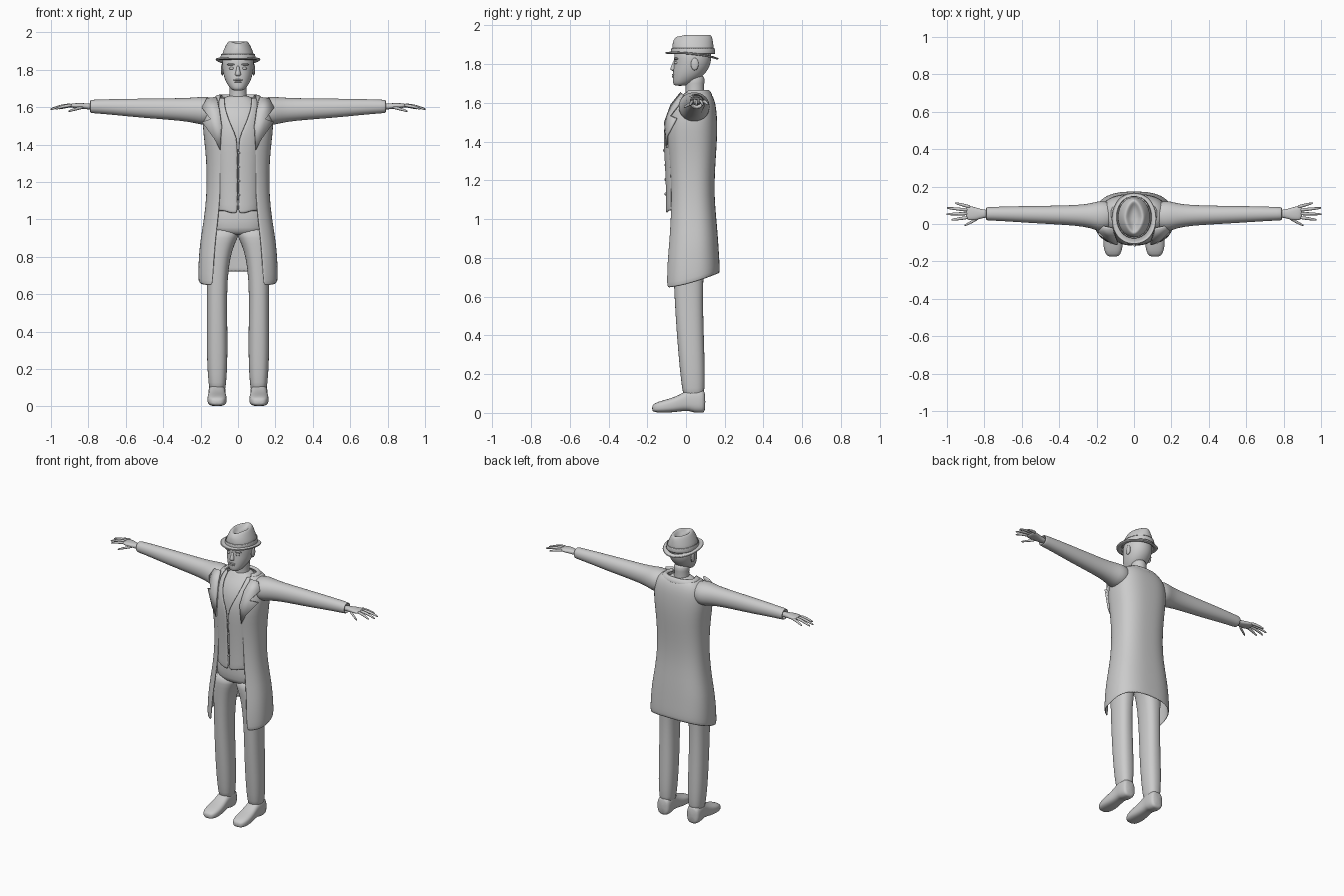
import bpy, bmesh, math
from mathutils import Vector


def spow(v, p):
    return math.copysign(abs(v) ** p, v)


def sec(z, w, yf, yb, cx=0, n=2.4, e=None, N=24):
    """Super-ellipse section; e = half width of a front opening (open ring)."""
    yc, h = (yf + yb) / 2, (yb - yf) / 2
    if e is None:
        ts = [2 * math.pi * i / N for i in range(N)]
    else:
        t0 = math.asin(min(1, (e / w) ** (n / 2)))
        ts = [t0 + (2 * math.pi - 2 * t0) * i / N for i in range(N + 1)]
    return [Vector((cx + w * spow(math.sin(t), 2 / n),
                    yc - h * spow(math.cos(t), 2 / n), z)) for t in ts]


ALONG_Z = lambda v: v
ALONG_Y = lambda v: Vector((v.x, v.z, v.y))
ALONG_X = lambda v: Vector((v.z, v.x, v.y))


def finish(name, bm, sub=1, thick=0, mirror=False):
    bmesh.ops.recalc_face_normals(bm, faces=bm.faces[:])
    me = bpy.data.meshes.new(name)
    bm.to_mesh(me)
    bm.free()
    me.shade_smooth()
    ob = bpy.data.objects.new(name, me)
    bpy.context.collection.objects.link(ob)
    if mirror:
        m = ob.modifiers.new("mirror", 'MIRROR')
        m.use_mirror_merge = False
    if thick:
        s = ob.modifiers.new("thickness", 'SOLIDIFY')
        s.thickness, s.offset = thick, 0
    if sub:
        s = ob.modifiers.new("smooth", 'SUBSURF')
        s.levels = s.render_levels = sub
    return ob


def add_loft(bm, rings, axis=ALONG_Z, closed=True, caps=True):
    vs = [[bm.verts.new(axis(p)) for p in r] for r in rings]
    n = len(vs[0])
    for a, b in zip(vs, vs[1:]):
        for i in range(n if closed else n - 1):
            j = (i + 1) % n
            bm.faces.new((a[i], a[j], b[j], b[i]))
    if caps and closed:
        bm.faces.new(vs[0])
        bm.faces.new(vs[-1])


def loft(name, rings, axis=ALONG_Z, closed=True, caps=True, **kw):
    bm = bmesh.new()
    add_loft(bm, rings, axis, closed, caps)
    return finish(name, bm, **kw)


def balls(name, items, mirror=False):
    """Scaled spheres: (centre, radii)."""
    bm = bmesh.new()
    for c, r in items:
        new = bmesh.ops.create_uvsphere(bm, u_segments=16, v_segments=10, radius=1)['verts']
        for v in new:
            v.co = Vector(c) + Vector((v.co.x * r[0], v.co.y * r[1], v.co.z * r[2]))
    return finish(name, bm, sub=0, mirror=mirror)


# trousers: legs (z, inner x, outer x, front y, back y) and hips
legs = [(.07, .068, .152, -.01, .09), (.12, .064, .157, -.02, .096), (.22, .056, .166, -.032, .098),
        (.4, .056, .167, -.048, .092), (.6, .06, .166, -.06, .087), (.75, .05, .168, -.066, .092),
        (.84, .03, .17, -.07, .1), (.9, .002, .168, -.072, .105), (.96, -.02, .16, -.07, .105)]
loft("trouser_legs", [sec(z, (b - a) / 2, f, k, cx=(a + b) / 2) for z, a, b, f, k in legs], mirror=True)
loft("trouser_hips", [sec(z, w, f, k) for z, w, f, k in
     [(.91, .13, -.06, .1), (.95, .155, -.074, .108), (1.03, .15, -.074, .108), (1.12, .14, -.07, .11)]])

# shoes (y, half width, bottom z, top z)
shoes = [(-.175, .02, .012, .035), (-.165, .04, .003, .05), (-.12, .054, 0, .065), (-.06, .051, .003, .08),
         (-.015, .045, .01, .105), (.02, .045, .01, .125), (.04, .047, 0, .128), (.085, .046, 0, .122),
         (.1, .036, .004, .11)]
loft("shoes", [sec(y, w, a, b, cx=.112, n=2.8) for y, w, a, b in shoes], axis=ALONG_Y, mirror=True)

# long coat, open at the front, hem higher at the back (z, half width, front y, back y, opening)
coat = [(.645, .208, -.117, .17, .135), (.7, .209, -.115, .17, .132), (.78, .206, -.111, .166, .127),
        (.88, .198, -.1, .161, .12), (1.0, .178, -.09, .153, .105), (1.12, .165, -.085, .142, .095),
        (1.25, .163, -.088, .145, .09), (1.37, .17, -.098, .154, .086), (1.46, .182, -.105, .158, .086),
        (1.53, .186, -.095, .156, .09), (1.59, .176, -.07, .15, .1), (1.63, .156, -.04, .137, .105),
        (1.655, .12, -.01, .12, .09)]
rings = [sec(z, w, f, k, n=2.6, e=e, N=36) for z, w, f, k, e in coat]
for r in rings:
    for p in r:
        fade = max(0, 1 - (p.z - .645) / .35)
        p.z += .075 * fade * max(0, (p.y + .1) / .27) ** 1.5
loft("long_coat", rings, closed=False, thick=.008)

# standing coat collar
loft("coat_collar", [sec(z, w, f, k, e=e) for z, w, f, k, e in
     [(1.635, .135, -.03, .135, .1), (1.66, .118, -.015, .125, .095), (1.668, .1, -.005, .112, .085),
      (1.65, .092, .0, .105, .08)]], closed=False, thick=.006)

# waistcoat with a V neck
vest = [(1.045, .122, -.1, .11, .002), (1.06, .123, -.1, .11, .002), (1.2, .122, -.1, .11, .002),
        (1.37, .132, -.111, .12, .002), (1.435, .136, -.113, .12, .003), (1.5, .136, -.109, .12, .035),
        (1.57, .132, -.086, .118, .062), (1.62, .12, -.05, .112, .072), (1.65, .1, -.015, .1, .07)]
rings = [sec(z, w, f, k, e=e, N=32) for z, w, f, k, e in vest]
for p in rings[0]:
    p.z -= .02 * max(0, 1 - abs(abs(p.x) - .02) / .05) * (p.y < 0)
loft("waistcoat", rings, closed=False, thick=.009)
balls("waistcoat_buttons", [((.004, -.106 - .008 * (i > 2), 1.13 + .075 * i), (.007, .006, .007)) for i in range(4)])

# shirt and neck
loft("shirt", [sec(z, w, f, k) for z, w, f, k in
     [(1.06, .11, -.085, .1), (1.35, .12, -.095, .11), (1.45, .125, -.1, .11), (1.52, .125, -.092, .11),
      (1.58, .12, -.068, .108), (1.62, .105, -.035, .105), (1.645, .08, -.012, .1), (1.665, .053, 0, .095)]])
loft("neck", [sec(z, w, f, k, n=2) for z, w, f, k in
     [(1.62, .055, -.01, .1), (1.66, .046, 0, .093), (1.7, .046, -.004, .094), (1.75, .052, -.01, .1)]])

# notched lapels
bm = bmesh.new()
pts = [(.095, -.098, 1.37), (.125, -.098, 1.43), (.19, -.05, 1.52), (.145, -.082, 1.535), (.192, -.035, 1.595),
       (.165, -.015, 1.645), (.115, -.025, 1.652), (.1, -.075, 1.59), (.088, -.108, 1.5)]
v = [bm.verts.new(p) for p in pts]
for idx in [(0, 1, 8), (1, 2, 3, 8), (3, 7, 8), (3, 4, 7), (4, 5, 6, 7)]:
    bm.faces.new([v[i] for i in idx])
finish("lapels", bm, sub=0, thick=.012, mirror=True)

# sleeves (x, centre y, half width, bottom z, top z)
arm = [(.1, .045, .06, 1.53, 1.64), (.15, .042, .08, 1.505, 1.654), (.19, .042, .082, 1.503, 1.656),
       (.23, .044, .066, 1.515, 1.652), (.3, .046, .056, 1.526, 1.648), (.42, .048, .05, 1.536, 1.647),
       (.55, .051, .046, 1.546, 1.645), (.68, .054, .04, 1.56, 1.643), (.775, .055, .036, 1.567, 1.64),
       (.792, .055, .035, 1.569, 1.638), (.79, .055, .027, 1.577, 1.63), (.76, .055, .025, 1.58, 1.628)]
loft("sleeves", [sec(x, w, a, b, cx=c, n=2.1) for x, c, w, a, b in arm], axis=ALONG_X, mirror=True)

# hands: palm plus tapered fingers (x, y, z per joint)
bm = bmesh.new()
palm = [(.76, .055, .02, 1.585, 1.618), (.81, .055, .022, 1.588, 1.62), (.84, .054, .034, 1.592, 1.622),
        (.88, .058, .04, 1.595, 1.621), (.9, .06, .034, 1.6, 1.616)]
add_loft(bm, [sec(x, w, a, b, cx=c, N=16) for x, c, w, a, b in palm], ALONG_X)
fingers = [[(.87, .09, 1.61), (.91, .1, 1.606), (.955, .112, 1.592)],
           [(.88, .073, 1.611), (.94, .08, 1.609), (.999, .086, 1.59)],
           [(.88, .055, 1.611), (.94, .055, 1.609), (1.0, .052, 1.588)],
           [(.88, .036, 1.61), (.93, .029, 1.606), (.975, .022, 1.59)],
           [(.82, .04, 1.602), (.86, .015, 1.592), (.905, -.008, 1.578)]]
for f in fingers:
    add_loft(bm, [sec(x, r, z - r, z + r, cx=y, n=2, N=8) for (x, y, z), r in
                  zip(f + [(f[2][0] + .002, f[2][1], f[2][2])], (.0105, .0095, .006, .003))], ALONG_X)
finish("hands", bm, mirror=True)

# head with face details
loft("head", [sec(z, w, f, k, n=2.1) for z, w, f, k in
     [(1.688, .022, -.055, -.01), (1.695, .038, -.066, .02), (1.715, .053, -.069, .055), (1.74, .068, -.068, .09),
      (1.775, .079, -.067, .117), (1.81, .085, -.06, .13), (1.85, .087, -.064, .132), (1.89, .075, -.05, .12)]])
loft("nose", [sec(z, w, f, -.04, n=2, N=12) for z, w, f in
     [(1.825, .008, -.064), (1.8, .01, -.071), (1.78, .016, -.083), (1.77, .017, -.081), (1.764, .01, -.07)]])
balls("lips", [((0, -.064, 1.745), (.024, .009, .005)), ((0, -.064, 1.735), (.02, .009, .005))])
balls("eyes_brows_ears", [((.033, -.05, 1.807), (.014, .01, .008)), ((.036, -.05, 1.828), (.024, .013, .006)),
                          ((.084, .045, 1.8), (.008, .02, .032))], mirror=True)

# hat brim, curled up at the sides and tipped down at the back
rings = [sec(z, w, f, k, n=2.1, N=32) for z, w, f, k in
         [(1.858, .084, -.066, .138), (1.85, .1, -.086, .153), (1.847, .114, -.102, .163), (1.853, .119, -.107, .167)]]
for r in rings:
    for p in r:
        p.z += .012 * (abs(p.x) / .12) ** 2 - .03 * (p.y - .03) / .27 - .006
loft("hat_brim", rings, caps=False, thick=.008)

# hat crown: pinched front, dented top
rings = [sec(z, w, f, k, n=n, N=32) for z, w, f, k, n in
         [(1.845, .091, -.073, .145, 2.1), (1.88, .087, -.072, .144, 2.1), (1.915, .073, -.069, .14, 1.95),
          (1.94, .06, -.062, .135, 1.8), (1.953, .05, -.053, .127, 1.7), (1.95, .04, -.042, .115, 1.6),
          (1.932, .025, -.025, .095, 1.6), (1.926, .01, 0, .06, 1.6)]]
for r in rings[3:]:
    for p in r:
        p.z -= .012 * max(0, -p.y / .06)
loft("hat_crown", rings)
loft("hat_band", [sec(z, w, f, k, n=2.1, N=32) for z, w, f, k in
     [(1.85, .094, -.077, .149), (1.885, .09, -.075, .147)]], caps=False, thick=.004)
